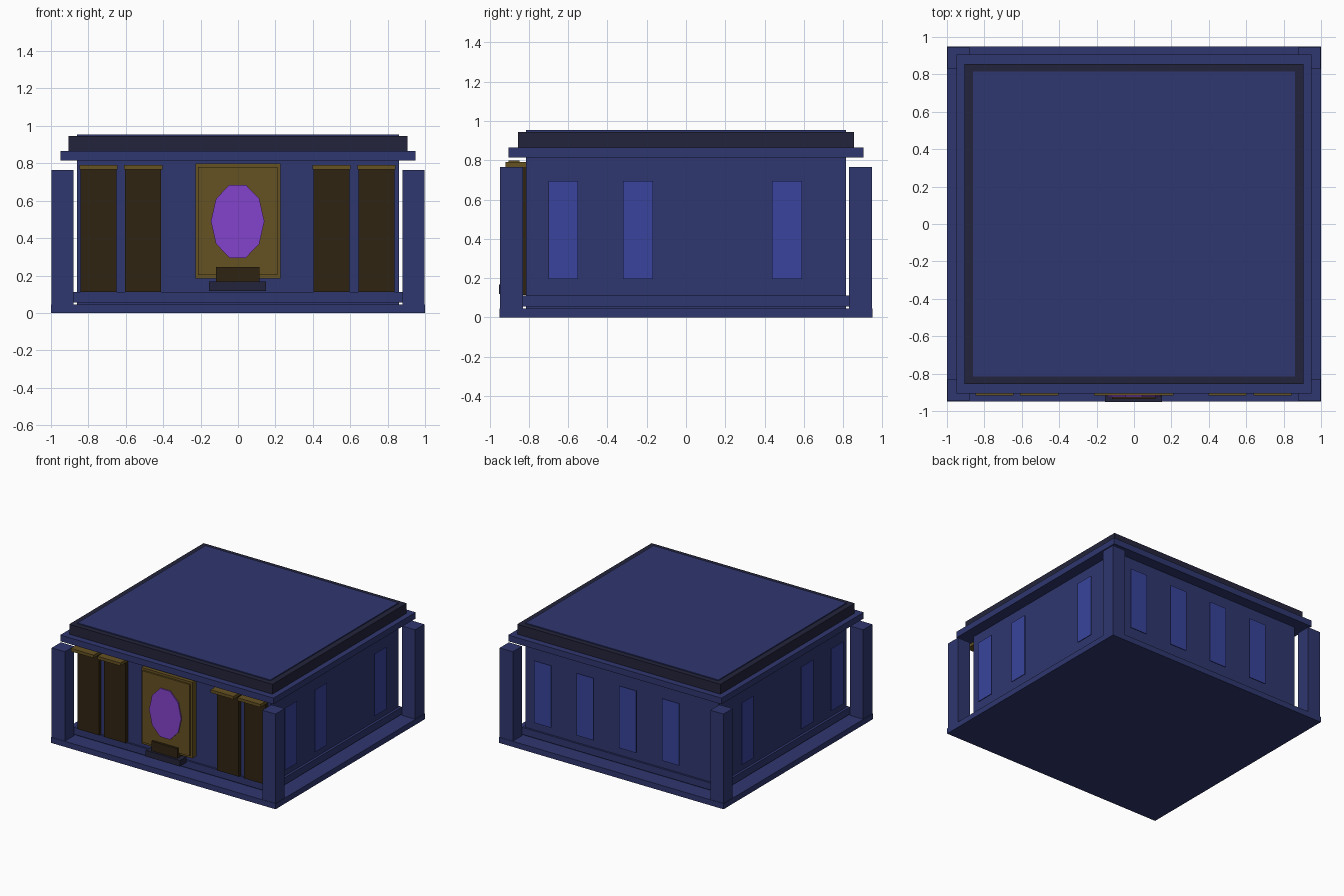
import bpy, bmesh, math
from mathutils import Matrix

cube = bpy.data.objects.get("Cube")
if cube:
    bpy.data.objects.remove(cube, do_unlink=True)


def material(name, rgb):
    col = [((c / 255 + 0.055) / 1.055) ** 2.4 for c in rgb] + [1.0]
    m = bpy.data.materials.new(name)
    m.use_nodes = True
    m.diffuse_color = col
    m.node_tree.nodes["Principled BSDF"].inputs["Base Color"].default_value = col
    return m


blue = material("wall blue", (47, 55, 111))
window_blue = material("window blue", (56, 68, 156))
dark = material("dark navy", (36, 36, 60))
gold = material("dull gold", (102, 82, 34))
brown = material("dark brown", (48, 36, 17))
purple = material("purple", (132, 68, 204))


def finish(name, bm, mat):
    mesh = bpy.data.meshes.new(name)
    bm.to_mesh(mesh)
    bm.free()
    mesh.materials.append(mat)
    ob = bpy.data.objects.new(name, mesh)
    bpy.context.collection.objects.link(ob)
    return ob


def box(name, mat, x, y, z):
    """Box from (low, high) ranges on each axis."""
    bm = bmesh.new()
    bmesh.ops.create_cube(bm, size=1)
    for v in bm.verts:
        for i, (lo, hi) in enumerate((x, y, z)):
            v.co[i] = hi if v.co[i] > 0 else lo
    return finish(name, bm, mat)


def slab(name, mat, half_x, half_y, z):
    return box(name, mat, (-half_x, half_x), (-half_y, half_y), z)


# Stacked body, from ground to roof
slab("base", blue, 1.0, 0.95, (0, 0.045))
slab("plinth", blue, 0.88, 0.83, (0.055, 0.112))
slab("body", blue, 0.86, 0.815, (0.02, 0.953))
slab("cornice", blue, 0.95, 0.905, (0.815, 0.865))
slab("parapet", dark, 0.905, 0.855, (0.865, 0.945))

# Corner pillars
for sx in (-1, 1):
    for sy in (-1, 1):
        box("corner_pillar", blue, sorted((sx * 0.88, sx * 0.997)),
            sorted((sy * 0.83, sy * 0.947)), (0.04, 0.765))

# Side and back windows
window_z = (0.195, 0.695)
half = 0.076
for c in (-0.625, -0.245, 0.515):
    for s in (-1, 1):
        box("side_window", window_blue, sorted((s * 0.904, s * 0.911)),
            (c - half, c + half), window_z)
for i in range(4):
    c = 0.676 - 0.38 * i
    box("back_window", window_blue, (c - half, c + half), (0.855, 0.862), window_z)

# Front shutters with small canopies
for c in (-0.745, -0.507, 0.5, 0.74):
    box("shutter", brown, (c - 0.096, c + 0.096), (-0.842, -0.812), (0.113, 0.77))
    box("canopy", gold, (c - 0.102, c + 0.102), (-0.918, -0.812), (0.766, 0.79))

# Central gold panel
box("panel_frame", gold, (-0.228, 0.226), (-0.905, -0.848), (0.185, 0.798))
box("panel_face", gold, (-0.213, 0.211), (-0.917, -0.848), (0.203, 0.78))

# Ten-sided purple medallion
bm = bmesh.new()
bmesh.ops.create_cone(bm, cap_ends=True, segments=10, radius1=1, radius2=1, depth=1)
bmesh.ops.rotate(bm, verts=bm.verts, matrix=Matrix.Rotation(math.pi / 2, 3, "X"))
if max(v.co.x for v in bm.verts) < 0.99:
    bmesh.ops.rotate(bm, verts=bm.verts, matrix=Matrix.Rotation(math.pi / 10, 3, "Y"))
bmesh.ops.scale(bm, verts=bm.verts, vec=(0.143, 0.009, 0.205))
bmesh.ops.translate(bm, verts=bm.verts, vec=(-0.002, -0.921, 0.49))
finish("medallion", bm, purple)

# Entrance block and step below the panel
box("entrance_block", brown, (-0.117, 0.114), (-0.935, -0.86), (0.165, 0.245))
box("entrance_step", dark, (-0.155, 0.15), (-0.953, -0.87), (0.118, 0.167))
